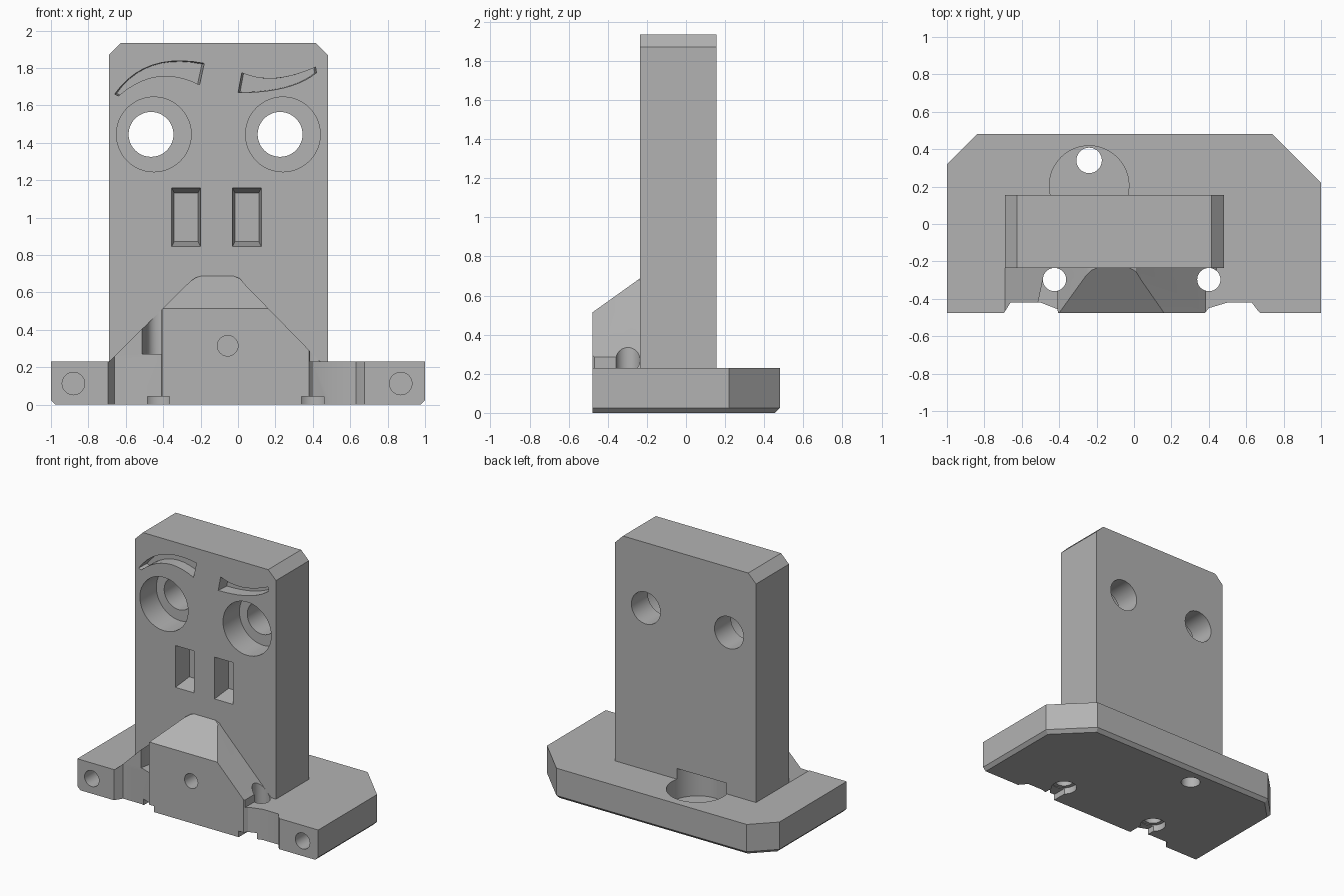
import bpy
import bmesh
from math import cos, sin, pi, radians
from mathutils import Vector

if "Cube" in bpy.data.objects:
    bpy.data.objects.remove(bpy.data.objects["Cube"])

grey = bpy.data.materials.new("plain grey")
grey.use_nodes = True
colour = (0.45, 0.45, 0.45, 1)
grey.diffuse_color = colour
grey.node_tree.nodes["Principled BSDF"].inputs["Base Color"].default_value = colour

PLACE = {
    "x": lambda a, b, d: (d, a, b),
    "y": lambda a, b, d: (a, d, b),
    "z": lambda a, b, d: (a, b, d),
}


def prism(name, points, axis, lo, hi, taper=1.0, bevel_rule=None, bevel=0.025):
    """Extrude a flat outline along an axis, optionally narrowing it at hi."""
    place = PLACE[axis]
    mid = sum((Vector(p) for p in points), Vector((0, 0))) / len(points)
    bm = bmesh.new()
    near = [bm.verts.new(place(a, b, lo)) for a, b in points]
    ends = [mid + (Vector(p) - mid) * taper for p in points]
    far = [bm.verts.new(place(a, b, hi)) for a, b in ends]
    bm.faces.new(near)
    bm.faces.new(far)
    for i in range(len(points)):
        j = (i + 1) % len(points)
        bm.faces.new((near[i], near[j], far[j], far[i]))
    bmesh.ops.recalc_face_normals(bm, faces=bm.faces)
    if bevel_rule:
        edges = [e for e in bm.edges if bevel_rule(e)]
        bmesh.ops.bevel(bm, geom=edges, offset=bevel, segments=1, affect="EDGES")
    mesh = bpy.data.meshes.new(name)
    bm.to_mesh(mesh)
    bm.free()
    mesh.materials.append(grey)
    obj = bpy.data.objects.new(name, mesh)
    bpy.context.collection.objects.link(obj)
    return obj


def rect(a0, a1, b0, b1):
    return [(a0, b0), (a1, b0), (a1, b1), (a0, b1)]


def circle(a, b, r, n=48):
    return [(a + r * cos(2 * pi * i / n), b + r * sin(2 * pi * i / n)) for i in range(n)]


def arc(p0, through, p1, n=10):
    """Points on a curve from p0 to p1 passing through a middle point."""
    p0, m, p1 = Vector(p0), Vector(through), Vector(p1)
    c = 2 * m - (p0 + p1) / 2
    return [p0 * (1 - t) ** 2 + c * 2 * t * (1 - t) + p1 * t * t
            for t in (i / n for i in range(n + 1))]


def cut(target, *outline):
    cutter = prism("cutter", *outline)
    cutter.hide_render = True
    mod = target.modifiers.new("cut", "BOOLEAN")
    mod.operation = "DIFFERENCE"
    mod.solver = "EXACT"
    mod.object = cutter
    bpy.context.view_layer.objects.active = target
    bpy.ops.object.modifier_apply(modifier=mod.name)
    bpy.data.objects.remove(cutter)


FRONT, PLATE_FRONT, TOP = -0.477, -0.235, 0.23

# base with unequal rear corners and a chamfered underside
base = prism(
    "base",
    [(-1, FRONT), (1, FRONT), (1, 0.22), (0.74, 0.48), (-0.84, 0.48), (-1, 0.32)],
    "z", 0, TOP,
    bevel_rule=lambda e: all(v.co.z < 0.01 for v in e.verts)
    and any(v.co.y > FRONT + 0.01 for v in e.verts))

# upright face plate
plate = prism(
    "face_plate",
    [(-0.69, TOP), (0.48, TOP), (0.48, 1.87), (0.415, 1.935), (-0.625, 1.935), (-0.69, 1.87)],
    "y", PLATE_FRONT, 0.155)

# mouth block, cut by a sloping top
mouth = prism(
    "mouth_block",
    [(-0.69, TOP), (0.44, TOP), (0.04, 0.64), (0.01, 0.675), (-0.03, 0.69),
     (-0.19, 0.69), (-0.225, 0.68), (-0.255, 0.66)],
    "y", FRONT, PLATE_FRONT)
cut(mouth, [(-0.55, 0.463), (-0.2, 0.713), (-0.2, 0.9), (-0.55, 0.9)], "x", -1, 1)

# front recesses on each side of the mouth
left_recess = [(-0.71, -0.5), (-0.66, -0.42), (-0.5, -0.42), (-0.41, -0.455), (-0.4, -0.5)]
right_recess = [(0.36, -0.5), (0.4, -0.45), (0.5, -0.42), (0.63, -0.42), (0.66, -0.46), (0.7, -0.5)]
for part in (base, mouth):
    for recess in (left_recess, right_recess):
        cut(part, recess, "z", -0.1, 0.9)

# screw holes beside the mouth, with open channels above and slots below
for x in (-0.425, 0.4):
    for part in (base, mouth):
        cut(part, circle(x, -0.297, 0.062), "z", -0.1, 0.9)
    cut(base, circle(x, -0.297, 0.09), "z", -0.05, 0.05)
    cut(base, rect(x - 0.06, x + 0.06, -0.5, -0.297), "z", -0.05, 0.045)
cut(mouth, [(-0.53, -0.5), (-0.487, -0.297), (-0.41, -0.297), (-0.41, -0.5)], "z", 0.27, 0.9)
cut(mouth, rect(0.385, 0.5, -0.5, -0.297), "z", 0.2, 0.9)

# round rear pocket running into the plate, with its through hole
for part in (base, plate):
    cut(part, circle(-0.24, 0.205, 0.213), "z", 0.08, 0.31)
cut(base, circle(-0.24, 0.34, 0.068), "z", -0.1, 0.3)

# blind holes in the front
for x in (-0.88, 0.87):
    cut(base, circle(x, 0.113, 0.06), "y", -0.6, -0.18)
cut(mouth, circle(-0.055, 0.315, 0.055), "y", -0.6, -0.27)

# eyes: stepped holes through the plate
for x in (-0.45, 0.24):
    cut(plate, circle(x, 1.445, 0.2), "y", -0.4, -0.04)
    cut(plate, circle(x - 0.015, 1.445, 0.12), "y", -0.4, 0.4)

# nostrils: tapered rectangular pockets
for x in (-0.355, -0.03):
    cut(plate, rect(x, x + 0.155, 0.845, 1.16), "y", PLATE_FRONT - 0.004, -0.09, 0.82)

# eyebrows: curved shallow pockets
raised = (arc((-0.66, 1.66), (-0.46, 1.815), (-0.18, 1.825))
          + arc((-0.205, 1.71), (-0.43, 1.755), (-0.64, 1.65)))
lowered = (arc((0.02, 1.775), (0.2, 1.745), (0.415, 1.805))
           + arc((0.42, 1.775), (0.25, 1.695), (0, 1.668)))
for brow in (raised, lowered):
    cut(plate, brow, "y", PLATE_FRONT - 0.002, -0.15, 0.95)

# keep flat faces crisp and hole walls smooth
bpy.ops.object.select_all(action="DESELECT")
for part in (base, plate, mouth):
    part.select_set(True)
bpy.context.view_layer.objects.active = base
bpy.ops.object.shade_smooth_by_angle(angle=radians(25))
